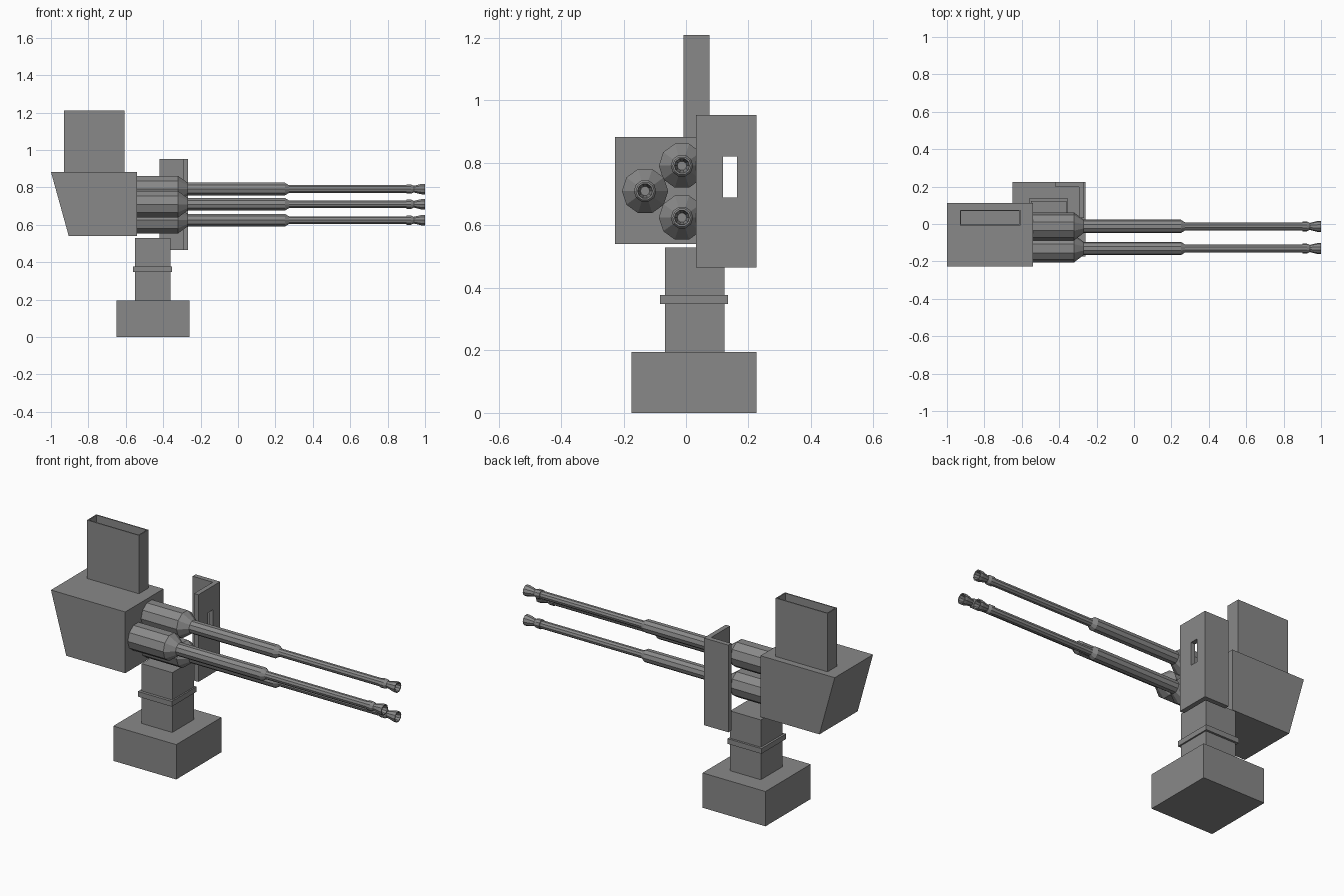
import bpy, bmesh, math
from mathutils import Vector

if "Cube" in bpy.data.objects:
    bpy.data.objects.remove(bpy.data.objects["Cube"])

GREY = (0.25, 0.25, 0.25, 1.0)
metal = bpy.data.materials.new("gunmetal grey")
metal.diffuse_color = GREY
metal.use_nodes = True
metal.node_tree.nodes["Principled BSDF"].inputs["Base Color"].default_value = GREY


def finish(name, bm):
    """Turn a bmesh into a flat shaded grey object."""
    bmesh.ops.recalc_face_normals(bm, faces=bm.faces)
    mesh = bpy.data.meshes.new(name)
    bm.to_mesh(mesh)
    bm.free()
    mesh.materials.append(metal)
    obj = bpy.data.objects.new(name, mesh)
    bpy.context.collection.objects.link(obj)
    return obj


def box_bm(x, y, z):
    """Box from (min, max) ranges."""
    bm = bmesh.new()
    bmesh.ops.create_cube(bm, size=1)
    for v in bm.verts:
        v.co = [r[0] if c < 0 else r[1] for c, r in zip(v.co, (x, y, z))]
    return bm


def box(name, x, y, z):
    return finish(name, box_bm(x, y, z))


def prism(name, profile, y):
    """Extrude an x-z profile along y."""
    bm = bmesh.new()
    face = bm.faces.new([bm.verts.new((px, y[0], pz)) for px, pz in profile])
    ext = bmesh.ops.extrude_face_region(bm, geom=[face])
    verts = [g for g in ext["geom"] if isinstance(g, bmesh.types.BMVert)]
    bmesh.ops.translate(bm, verts=verts, vec=(0, y[1] - y[0], 0))
    return finish(name, bm)


def lathe_x(name, profile, y, z, sides=10):
    """Revolve (x, radius) rings about an axis parallel to x."""
    bm = bmesh.new()
    rings = []
    for x, r in profile:
        ring = []
        for i in range(sides):
            a = math.tau * i / sides
            ring.append(bm.verts.new((x, y + r * math.cos(a), z + r * math.sin(a))))
        rings.append(ring)
    for a, b in zip(rings, rings[1:]):
        for i in range(sides):
            j = (i + 1) % sides
            bm.faces.new((a[i], a[j], b[j], b[i]))
    bm.faces.new(rings[0])
    bm.faces.new(rings[-1])
    return finish(name, bm)


# Pedestal
box("base", (-0.65, -0.26), (-0.175, 0.225), (0, 0.195))
box("post", (-0.55, -0.36), (-0.067, 0.123), (0.195, 0.53))
box("post_collar", (-0.562, -0.352), (-0.083, 0.135), (0.348, 0.377))

# Receiver with a sloping rear
prism("receiver", [(-1.0, 0.883), (-0.905, 0.54), (-0.54, 0.54), (-0.54, 0.883)],
      (-0.227, 0.112))

# Open-topped magazine
bm = box_bm((-0.93, -0.608), (-0.008, 0.075), (0.88, 1.21))
bm.normal_update()
top = max(bm.faces, key=lambda f: f.calc_center_median().z)
bmesh.ops.inset_region(bm, faces=[top], thickness=0.009)
ext = bmesh.ops.extrude_face_region(bm, geom=[top])
verts = [g for g in ext["geom"] if isinstance(g, bmesh.types.BMVert)]
bmesh.ops.delete(bm, geom=[top], context='FACES_ONLY')
bmesh.ops.translate(bm, verts=verts, vec=(0, 0, -0.3))
finish("magazine", bm)

# Three barrels: jacket, shoulder, sleeve, thin barrel, flared hollow muzzle
BARREL = [(-0.545, 0.074), (-0.32, 0.074), (-0.27, 0.036), (0.25, 0.036),
          (0.272, 0.022), (0.9, 0.022), (0.902, 0.026), (0.925, 0.026),
          (0.94, 0.019), (0.985, 0.030), (1.0, 0.030),
          (1.0, 0.024), (0.95, 0.015)]
for name, y, z in (("barrel_front", -0.131, 0.71),
                   ("barrel_upper", -0.013, 0.791),
                   ("barrel_lower", -0.013, 0.625)):
    lathe_x(name, BARREL, y, z)

# Shield plate with a sight window: 3x3 grid without its centre, extruded
ys = (0.032, 0.118, 0.163, 0.225)
zs = (0.465, 0.69, 0.82, 0.953)
bm = bmesh.new()
grid = [[bm.verts.new((-0.295, y, z)) for z in zs] for y in ys]
faces = [bm.faces.new((grid[i][j], grid[i + 1][j], grid[i + 1][j + 1], grid[i][j + 1]))
         for i in range(3) for j in range(3) if (i, j) != (1, 1)]
ext = bmesh.ops.extrude_face_region(bm, geom=faces)
verts = [g for g in ext["geom"] if isinstance(g, bmesh.types.BMVert)]
bmesh.ops.translate(bm, verts=verts, vec=(0.027, 0, 0))
finish("shield_plate", bm)

# Return flange of the shield
box("shield_flange", (-0.42, -0.295), (0.198, 0.225), (0.465, 0.953))
